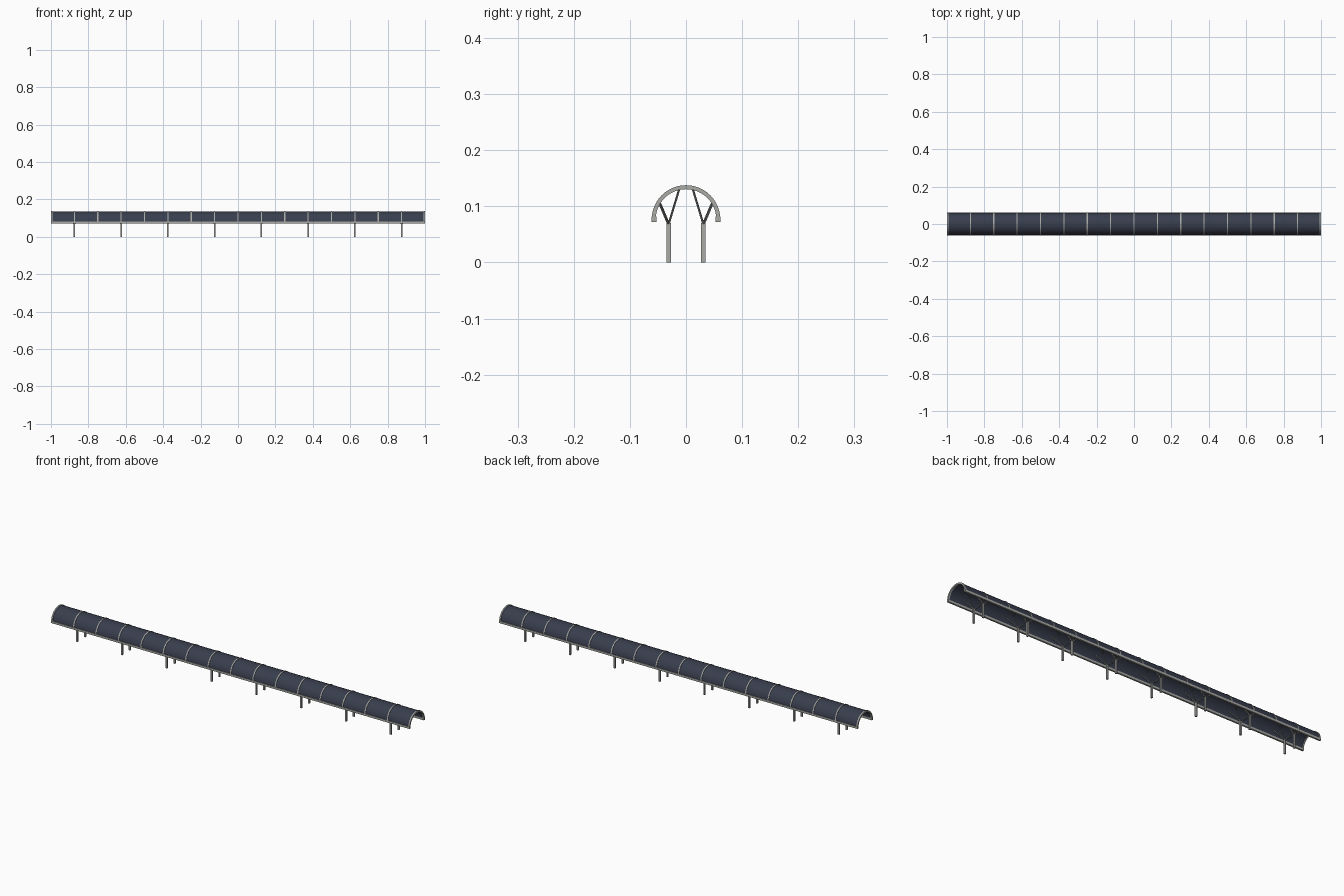
import bpy, bmesh, math
from mathutils import Vector

if "Cube" in bpy.data.objects:
    bpy.data.objects.remove(bpy.data.objects["Cube"])


def material(name, rgb):
    m = bpy.data.materials.new(name)
    m.diffuse_color = (*rgb, 1)
    m.use_nodes = True
    m.node_tree.nodes["Principled BSDF"].inputs["Base Color"].default_value = m.diffuse_color
    return m


STEEL = material("grey steel", (0.40, 0.40, 0.38))
ROOF = material("slate blue roof", (0.040, 0.048, 0.075))
ZC = 0.0765      # height of the arch centre
SEG = 24


def finish(name, bm, mat, smooth=False):
    bmesh.ops.recalc_face_normals(bm, faces=bm.faces)
    me = bpy.data.meshes.new(name)
    bm.to_mesh(me)
    bm.free()
    me.materials.append(mat)
    ob = bpy.data.objects.new(name, me)
    bpy.context.collection.objects.link(ob)
    if smooth:
        bpy.context.view_layer.objects.active = ob
        ob.select_set(True)
        bpy.ops.object.shade_smooth_by_angle(angle=math.radians(35))
        ob.select_set(False)
    return ob


def arch(bm, x0, x1, r0, r1):
    """Half ring of rectangular section, running from x0 to x1."""
    rings = []
    for i in range(SEG + 1):
        a = math.pi * i / SEG
        rings.append([bm.verts.new((x, r * math.cos(a), ZC + r * math.sin(a)))
                      for x, r in ((x0, r0), (x1, r0), (x1, r1), (x0, r1))])
    for a, b in zip(rings, rings[1:]):
        for k in range(4):
            n = (k + 1) % 4
            bm.faces.new((a[k], a[n], b[n], b[k]))
    bm.faces.new(rings[0])
    bm.faces.new(rings[-1])


def bar(bm, p, q, w, h):
    """Square bar between two points."""
    p, q = Vector(p), Vector(q)
    d = q - p
    mat = d.to_track_quat('Z', 'Y').to_matrix().to_4x4()
    mat.translation = (p + q) / 2
    vs = bmesh.ops.create_cube(bm, size=1)["verts"]
    for v in vs:
        v.co = mat @ Vector((v.co.x * w, v.co.y * h, v.co.z * d.length))


# Curved roof sheet
bm = bmesh.new()
arch(bm, -0.996, 0.996, 0.0565, 0.0590)
finish("roof_shell", bm, ROOF, True)

# Raised ribs at every bay, deeper end frames
bm = bmesh.new()
for i in range(-7, 8):
    x = i * 0.125
    arch(bm, x - 0.003, x + 0.003, 0.0575, 0.0610)
for s in (-1, 1):
    arch(bm, s * 0.9965 - 0.0035, s * 0.9965 + 0.0035, 0.0540, 0.0612)
finish("roof_ribs", bm, STEEL, True)

# Edge rails along the eaves
bm = bmesh.new()
for s in (-1, 1):
    y = 0.0572 * s
    bar(bm, (-1, y, 0.0770), (1, y, 0.0770), 0.0085, 0.0105)
finish("eave_rails", bm, STEEL)

# Posts and their branching struts
posts, struts = bmesh.new(), bmesh.new()
for i in range(8):
    x = -0.875 + 0.25 * i
    for s in (-1, 1):
        bar(posts, (x, 0.031 * s, 0), (x, 0.031 * s, 0.070), 0.008, 0.008)
        for dx in (-0.05, 0.05):
            for y, z, w in ((0.047, 0.106, 0.0036), (0.012, 0.131, 0.0028)):
                bar(struts, (x, 0.031 * s, 0.068), (x + dx, y * s, z), w, w)
finish("posts", posts, STEEL)
finish("branch_struts", struts, STEEL)
